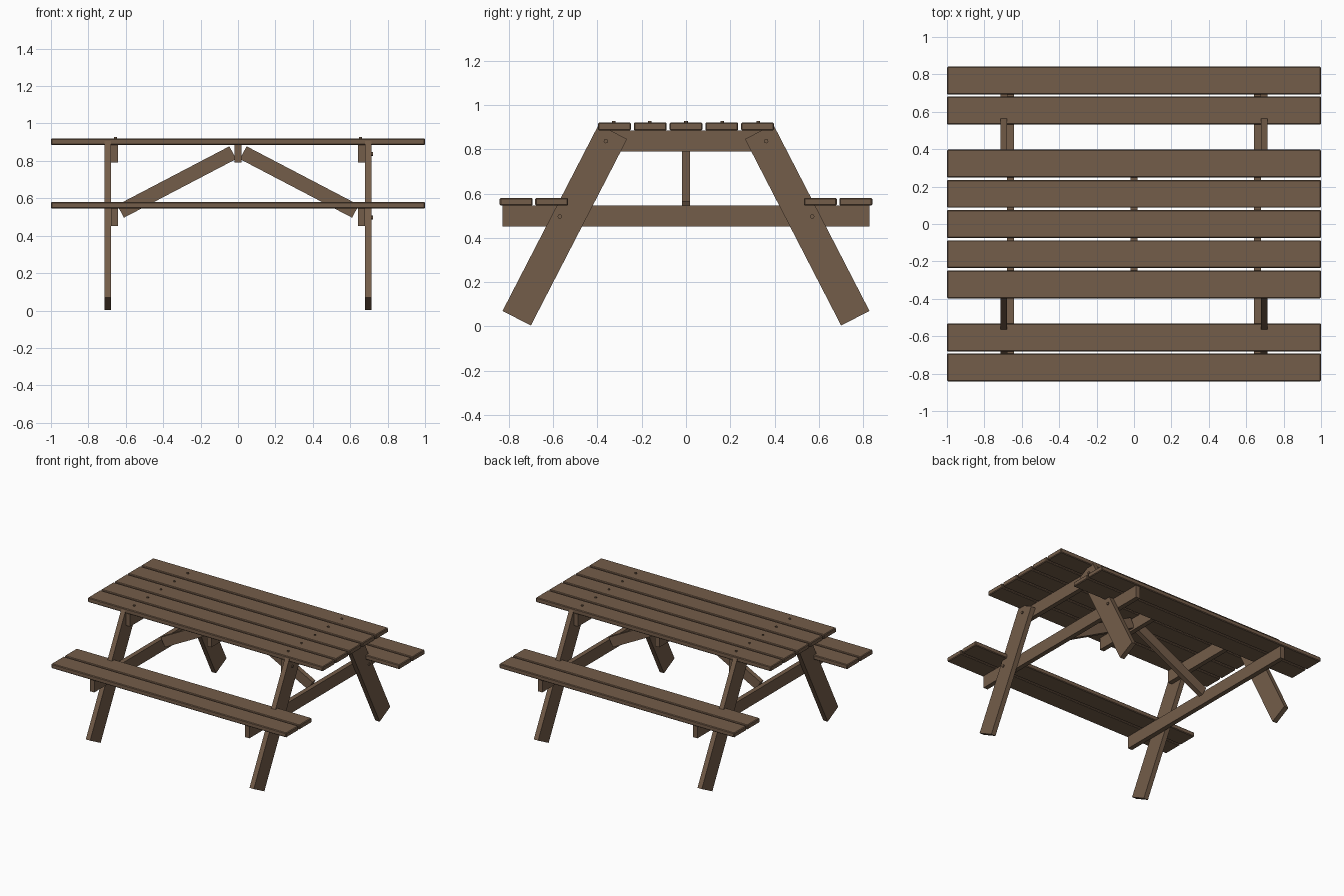
import bpy, math

if "Cube" in bpy.data.objects:
    bpy.data.objects.remove(bpy.data.objects["Cube"])

wood = bpy.data.materials.new("brown wood")
wood.diffuse_color = (0.174, 0.109, 0.067, 1)
wood.use_nodes = True
wood.node_tree.nodes["Principled BSDF"].inputs["Base Color"].default_value = wood.diffuse_color


def board(name, loc, size, rot=(0, 0, 0), bevel=0.0):
    """Rectangular timber, optionally with eased edges."""
    bpy.ops.mesh.primitive_cube_add(size=1, location=loc, rotation=rot)
    ob = bpy.context.object
    ob.name = name
    ob.scale = size
    bpy.ops.object.transform_apply(location=False, rotation=False, scale=True)
    ob.data.materials.append(wood)
    if bevel:
        mod = ob.modifiers.new("eased edges", 'BEVEL')
        mod.width = bevel
        mod.segments = 1
    return ob


def bolt(name, loc, radius, depth, rot=(0, 0, 0)):
    """Small round fastener head."""
    bpy.ops.mesh.primitive_cylinder_add(vertices=12, radius=radius, depth=depth,
                                        location=loc, rotation=rot)
    ob = bpy.context.object
    ob.name = name
    ob.data.materials.append(wood)
    bpy.ops.object.shade_smooth_by_angle()
    return ob


# table top planks with their screws
for i in range(-2, 3):
    y = i * 0.1615
    board("table_plank", (0, y, 0.9025), (2, 0.149, 0.036), bevel=0.005)
    for sx in (-1, 1):
        bolt("table_screw", (sx * 0.655, i * 0.163, 0.922), 0.008, 0.012)

# bench planks
for sy in (-1, 1):
    for y in (0.607, 0.767):
        board("seat_plank", (0, sy * y, 0.563), (2, 0.149, 0.035), bevel=0.005)

# end frames: splayed legs, top bearer, seat bearer
tilt = math.radians(27.3)
for sx in (-1, 1):
    board("top_bearer", (sx * 0.66, 0, 0.838), (0.036, 0.79, 0.095))
    board("seat_bearer", (sx * 0.66, 0, 0.498), (0.036, 1.66, 0.095))
    for sy in (-1, 1):
        board("leg", (sx * 0.6965, sy * 0.5475, 0.458), (0.037, 0.144, 0.948),
              (sy * tilt, 0, 0))

# leg bolts, heads on the right end
for y, z in ((0.362, 0.837), (0.57, 0.497)):
    for sy in (-1, 1):
        bolt("leg_bolt", (0.717, sy * y, z), 0.010, 0.012, (0, math.pi / 2, 0))

# middle batten and diagonal braces
board("middle_batten", (0, 0, 0.838), (0.036, 0.70, 0.095))
for sx in (-1, 1):
    board("diagonal_brace", (sx * 0.328, 0, 0.687), (0.677, 0.036, 0.077),
          (0, sx * math.radians(27.6), 0))
